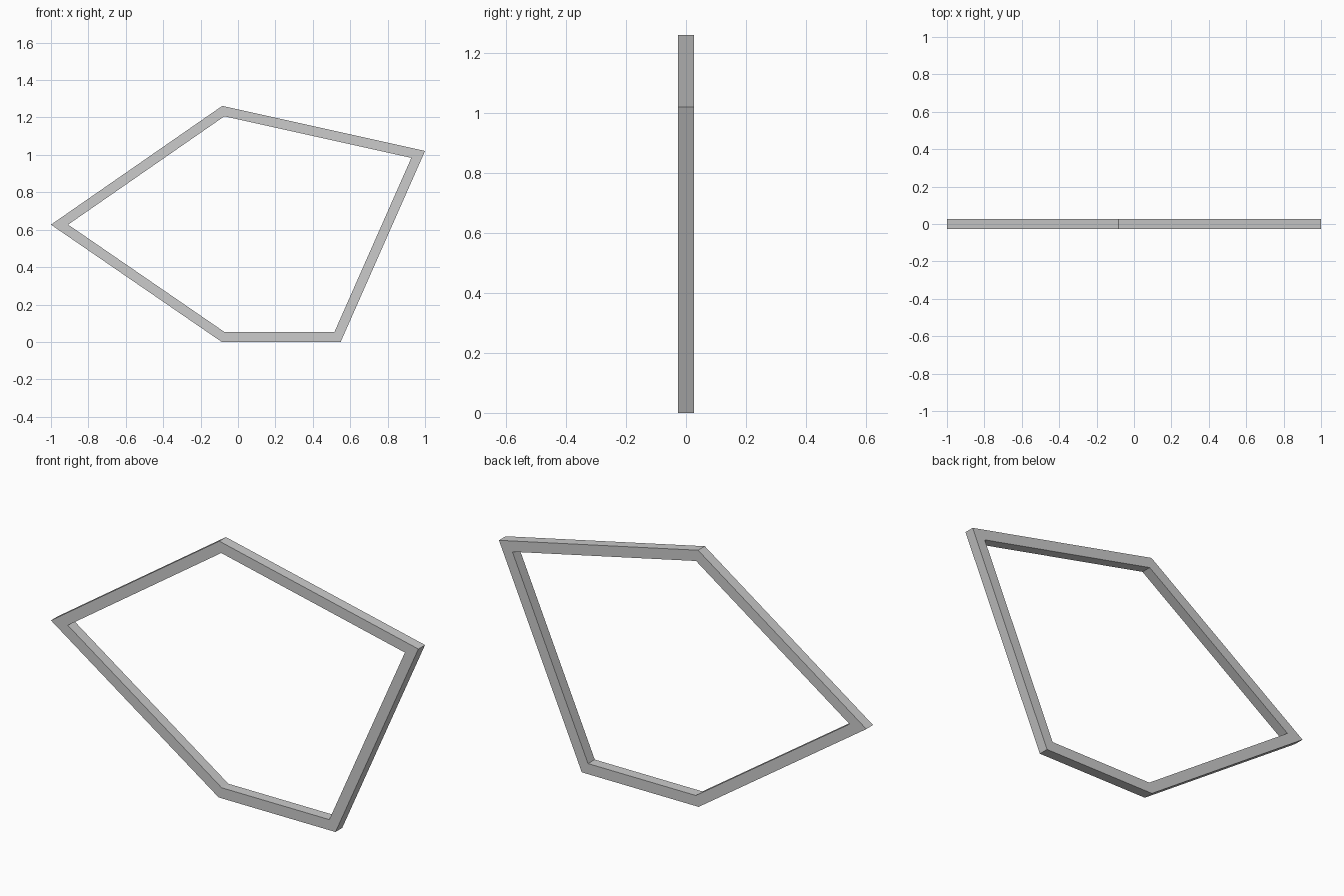
import bpy, bmesh
from mathutils import Vector

if "Cube" in bpy.data.objects:
    bpy.data.objects.remove(bpy.data.objects["Cube"])

BAR = 0.052  # square bar width and depth

# Outer outline of the frame in x, z (counter-clockwise from the front)
outer = [Vector(p) for p in [(-0.087, 0), (0.549, 0), (1.0, 1.021),
                             (-0.084, 1.262), (-1.0, 0.627)]]
n = len(outer)


def mitre(i):
    """Inner corner matching outer corner i, offset inwards by the bar width."""
    p = outer[i]
    a = (outer[i - 1] - p).normalized()
    b = (outer[(i + 1) % n] - p).normalized()
    return p + (a + b) * (BAR / abs(a.x * b.y - a.y * b.x))


inner = [mitre(i) for i in range(n)]

# Sweep the square section round the five mitred corners
bm = bmesh.new()
h = BAR / 2
rings = []
for o, i in zip(outer, inner):
    rings.append([bm.verts.new((p.x, y, p.y))
                  for p, y in ((o, -h), (o, h), (i, h), (i, -h))])
for k in range(n):
    r, s = rings[k], rings[(k + 1) % n]
    for j in range(4):
        m = (j + 1) % 4
        bm.faces.new((r[j], s[j], s[m], r[m]))
bmesh.ops.recalc_face_normals(bm, faces=bm.faces)

mesh = bpy.data.meshes.new("pentagon_frame")
bm.to_mesh(mesh)
bm.free()
bpy.context.collection.objects.link(bpy.data.objects.new("pentagon_frame", mesh))
